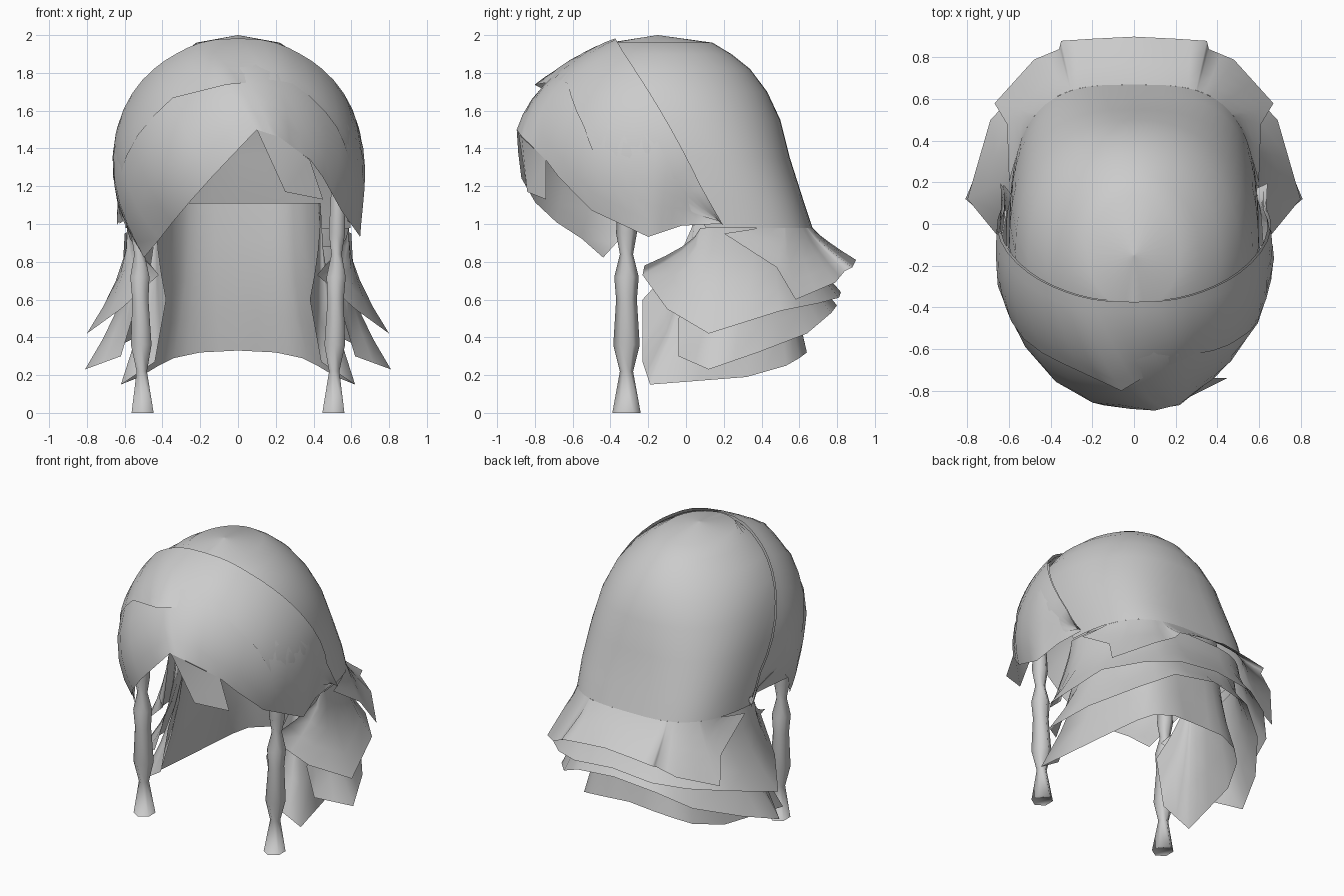
import bpy
from math import sin, cos, atan2, radians, acos, pi
from mathutils import Vector

cube = bpy.data.objects.get("Cube")
if cube:
    bpy.data.objects.remove(cube, do_unlink=True)

hair = bpy.data.materials.new("hair grey")
hair.use_nodes = True
colour = (0.6, 0.6, 0.6, 1)
hair.diffuse_color = colour
hair.node_tree.nodes["Principled BSDF"].inputs["Base Color"].default_value = colour

CENTRE = Vector((0, -0.15, 1.3))
RADII = Vector((0.66, 0.77, 0.7))


def make(name, verts, faces):
    mesh = bpy.data.meshes.new(name)
    mesh.from_pydata([tuple(v) for v in verts], [], faces)
    mesh.validate()
    mesh.materials.append(hair)
    mesh.shade_smooth()
    obj = bpy.data.objects.new(name, mesh)
    bpy.context.collection.objects.link(obj)
    return obj


def sheet(name, rows, closed=False):
    """Loft equally long rows of points into an open or tubular sheet."""
    n = len(rows[0])
    verts = [p for row in rows for p in row]
    faces = []
    for r in range(len(rows) - 1):
        for c in range(n if closed else n - 1):
            d = (c + 1) % n
            faces.append((r * n + c, r * n + d, (r + 1) * n + d, (r + 1) * n + c))
    if closed:
        faces += [tuple(range(n))]
    return make(name, verts, faces)


def densify(points, steps):
    out = []
    for a, b in zip(points, points[1:]):
        out += [Vector(a).lerp(Vector(b), i / steps) for i in range(steps)]
    return out + [Vector(points[-1])]


def power(value, e):
    return abs(value) ** e * (1 if value > 0 else -1)


def squareness(z):
    """The back of the head is round on top and boxy near the neck."""
    return 0.62 + 0.38 * max(0, min(1, (z - 1.1) / 0.7))


def ring_point(z, width, back, angle):
    """Point on a head-shaped ring; angle zero is the back."""
    if cos(angle) > 0:
        e = squareness(z)
        return Vector((width * power(sin(angle), e),
                       CENTRE.y + (back - CENTRE.y) * cos(angle) ** e, z))
    return Vector((width * sin(angle), CENTRE.y + width * RADII.y / RADII.x * cos(angle), z))


# Crown: rings opening towards the face
crown = [(2.0, 0.001, -0.149), (1.96, 0.22, 0.14), (1.9, 0.32, 0.24), (1.82, 0.42, 0.34),
         (1.7, 0.51, 0.43), (1.55, 0.57, 0.5), (1.35, 0.6, 0.55),
         (1.13, 0.6, 0.62), (0.98, 0.6, 0.67)]
rows = []
for z, w, b in crown:
    front = -0.47 + 0.58 * (1.97 - z) - CENTRE.y
    if front > 0:
        limit = acos(min(1, front / (b - CENTRE.y)) ** (1 / squareness(z)))
    else:
        limit = acos(max(-1, front / (w * RADII.y / RADII.x)))
    rows.append([ring_point(z, w, b, limit * (i / 14 - 1)) for i in range(29)])
sheet("crown", rows)


# Flared tiers: each runs from a ring on the head out to a ragged hem
def tier(name, z, width, back, hem, curl=1.6):
    full = [(-x, y, h) for x, y, h in reversed(hem[1:])] + hem
    full = densify(full, 2)
    rows = []
    for step in range(5):
        t = step / 4
        row = []
        for p in full:
            a = atan2(p.x, p.y - CENTRE.y)
            a = max(-radians(82), min(radians(82), a))
            top = ring_point(z, width, back, a)
            q = top.lerp(p, t ** curl)
            q.z = top.z + (p.z - top.z) * t
            row.append(q)
        rows.append(row)
    return sheet(name, rows)


tier("upper_flare", 0.98, 0.6, 0.67,
     [(0, .9, .81), (.2, .89, .79), (.35, .88, .77), (.36, .84, .75), (.48, .79, .69),
      (.67, .58, .6), (.61, .48, .77), (.6, .2, .95)], 1.2)
tier("middle_flare", 0.98, 0.59, 0.62,
     [(0, .82, .64), (.3, .81, .61), (.5, .7, .58), (.69, .5, .54),
      (.8, .12, .42), (.62, -.1, .55), (.42, -.23, .73), (.46, -.22, .78)])
tier("lower_flare", 0.88, 0.57, 0.6,
     [(0, .8, .57), (.3, .77, .53), (.5, .64, .42), (.7, .38, .32),
      (.81, .12, .23), (.62, -.04, .3), (.56, -.04, .5)])
tier("nape_layer", 1.11, 0.44, 0.54,
     [(0, .63, .33), (.2, .64, .32), (.34, .6, .29), (.42, .53, .25),
      (.52, .32, .19), (.62, -.19, .15), (.44, -.23, .27), (.38, -.23, .6)], 1.9)


# Fringe layers: swept over the forehead from a slanted arch
def fringe(name, hem, lift):
    hem = densify(hem, 3)
    to_unit = lambda p: Vector([(p[i] - CENTRE[i]) / RADII[i] for i in range(3)])
    columns = []
    for i, tip in enumerate(hem):
        phi = pi * (i / (len(hem) - 1) - 0.5)
        root = to_unit((0.63 * power(sin(phi), 0.75), -0.37 + 0.56 * (1 - cos(phi)),
                        1 + 0.97 * cos(phi)))
        tip = to_unit(tip)
        r0, r1 = max(root.length, 1.0), max(tip.length, 0.97)
        column = []
        for step in range(8):
            t = step / 7
            # Keep the middle of each strand close to the head
            hug = 1 - 0.5 * max(0, r0 + (r1 - r0) * t - 1) * sin(pi * t)
            d = root.lerp(tip, t).normalized() * (r0 + (r1 - r0) * t) * lift * hug
            column.append(Vector([CENTRE[k] + d[k] * RADII[k] for k in range(3)]))
        columns.append(column)
    return sheet(name, columns)


fringe("long_fringe",
       [(-.61, .1, 1.05), (-.62, -.25, 1.03), (-.5, -.44, .82), (-.25, -.78, 1.12),
        (.1, -.9, 1.5), (.22, -.87, 1.46), (.38, -.74, 1.34), (.55, -.5, 1.07),
        (.65, -.2, .93), (.62, -.02, .99), (.6, .19, 1.0)], 0.995)
fringe("short_fringe",
       [(-.6, .05, 1.15), (-.61, -.3, 1.18), (-.57, -.46, 1.36), (-.34, -.66, 1.66),
        (-.06, -.79, 1.73), (.14, -.67, 1.75), (.28, -.61, 1.73), (.5, -.52, 1.5),
        (.56, -.41, 1.25), (.6, -.25, 1.14), (.6, .17, 1.02)], 1.018)

# Loose lock on the forehead
make("forehead_lock",
     [(.1, -.89, 1.5), (.25, -.84, 1.17), (.45, -.74, 1.13), (.38, -.74, 1.34), (.22, -.87, 1.46)],
     [(0, 1, 4), (1, 2, 3, 4)])

# Side braids: pinched six-sided tubes
braid = [(0, .075), (.22, .035), (.36, .07), (.6, .055), (.72, .065),
         (.84, .035), (.95, .055), (1.2, .045)]
for side, name in ((-1, "right_braid"), (1, "left_braid")):
    rows = []
    for z, r in braid:
        rows.append([Vector((side * (0.505 + 0.02 * z) + 0.9 * r * sin(k * pi / 3),
                             -0.315 + r * cos(k * pi / 3), z)) for k in range(6)])
    sheet(name, rows, closed=True)
